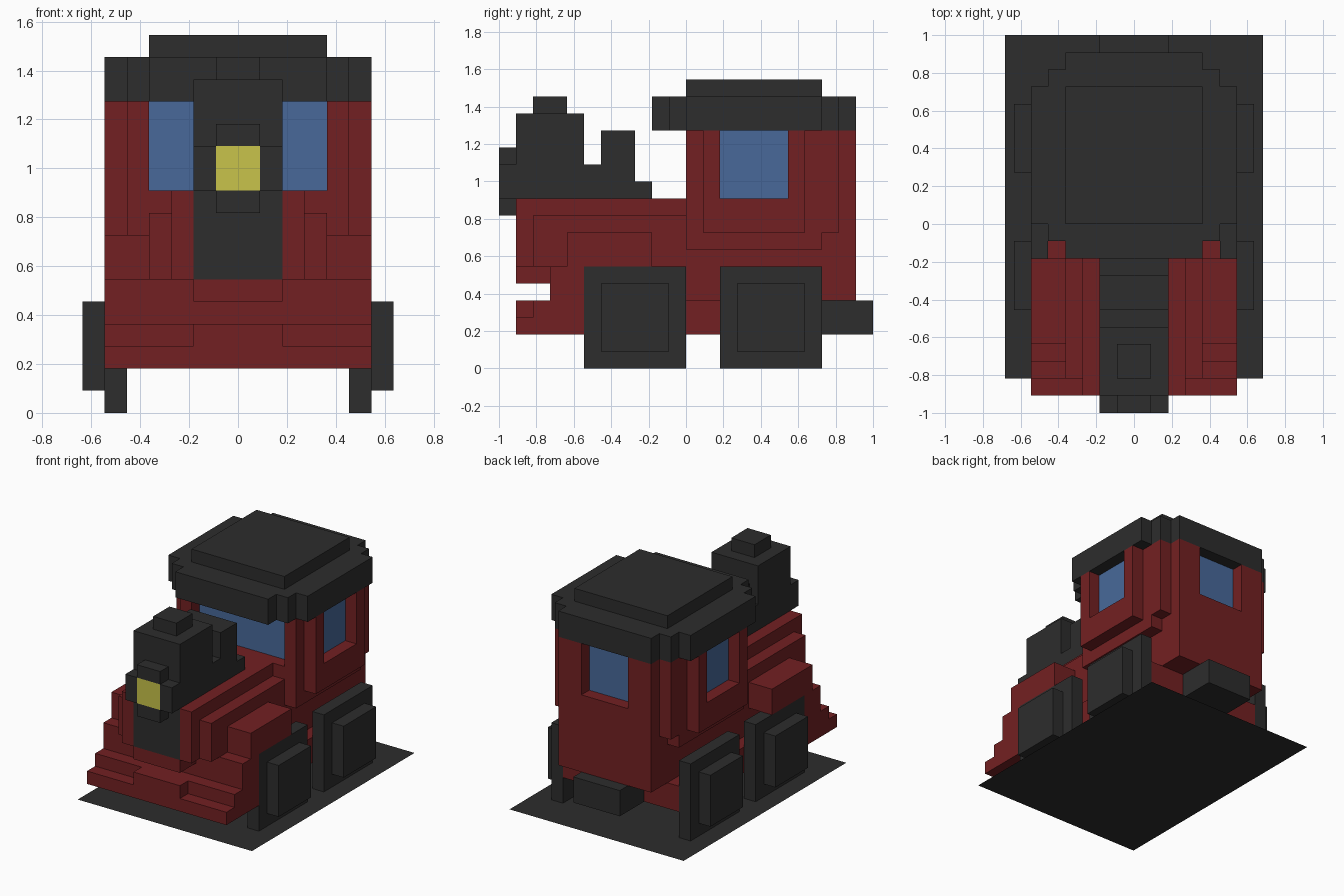
import bpy, bmesh
from mathutils import Vector

if "Cube" in bpy.data.objects:
    bpy.data.objects.remove(bpy.data.objects["Cube"])

U = 1 / 11  # one block of the grid


def material(name, rgb):
    m = bpy.data.materials.new(name)
    m.diffuse_color = (*rgb, 1)
    m.use_nodes = True
    m.node_tree.nodes["Principled BSDF"].inputs["Base Color"].default_value = m.diffuse_color
    return m


RED = material("dark red", (0.171, 0.0144, 0.016))
DARK = material("charcoal", (0.026, 0.026, 0.026))
BLUE = material("window blue", (0.065, 0.141, 0.323))
YELLOW = material("lamp yellow", (0.578, 0.552, 0.069))


def finish(name, bm, *mats):
    bmesh.ops.scale(bm, vec=(U, U, U), verts=bm.verts)
    bmesh.ops.recalc_face_normals(bm, faces=bm.faces)
    me = bpy.data.meshes.new(name)
    bm.to_mesh(me)
    bm.free()
    for m in mats:
        me.materials.append(m)
    ob = bpy.data.objects.new(name, me)
    bpy.context.collection.objects.link(ob)
    return ob


def add_box(bm, x0, x1, y0, y1, z0, z1):
    r = bmesh.ops.create_cube(bm, size=1)
    for v in r["verts"]:
        v.co = Vector((x1 if v.co.x > 0 else x0,
                       y1 if v.co.y > 0 else y0,
                       z1 if v.co.z > 0 else z0))


def boxes(name, mat, items, mirror=False):
    """Boxes in block units; mirror repeats each one at -x."""
    bm = bmesh.new()
    for b in items:
        add_box(bm, *b)
        if mirror:
            add_box(bm, -b[1], -b[0], *b[2:])
    return finish(name, bm, mat)


def prism(name, mat, pts, vec):
    """Extrude a flat outline along vec."""
    bm = bmesh.new()
    f = bm.faces.new([bm.verts.new(p) for p in pts])
    r = bmesh.ops.extrude_face_region(bm, geom=[f])
    vs = [g for g in r["geom"] if isinstance(g, bmesh.types.BMVert)]
    bmesh.ops.translate(bm, vec=vec, verts=vs)
    return finish(name, bm, mat)


# Flat base sheet
bm = bmesh.new()
bm.faces.new([bm.verts.new(p) for p in
              ((-7.5, -9, 0), (7.5, -9, 0), (7.5, 11, 0), (-7.5, 11, 0))])
finish("base_sheet", bm, DARK)

# Wheels with raised hubs
for y, end in ((-6, "front"), (2, "rear")):
    boxes(end + "_wheels", DARK, [(5, 6, y, y + 6, 0, 6)], True)
    boxes(end + "_hubs", DARK, [(6, 7, y + 1, y + 5, 1, 5)], True)

# Chassis, stepped bumper and rear coupling
boxes("chassis", RED, [(-5, 5, -6, 8, 2, 4)])
boxes("bumper", RED, [(-6, 6, -10, -6, 2, 3),
                      (-6, 6, -9, -6, 3, 4),
                      (-2, 2, -10, -9, 3, 4),
                      (-6, 6, -8, -6, 4, 6),
                      (-2, 2, -10, -8, 5, 6)])
boxes("rear_coupling", DARK, [(-2, 2, 8, 11, 2, 4)])

# Boiler casing and side fenders
boxes("boiler_floor", RED, [(-4, 4, -8, 0, 4, 6), (-2, 2, -2, 0, 6, 10)])
boxes("boiler_sides", RED, [(2, 3, -10, 0, 6, 10), (3, 4, -9, 0, 6, 9)], True)
boxes("fenders", RED, [(4, 6, -7, -2, 6, 8)], True)

# Boiler core with chimney and dome, one side profile
profile = [(-10, 6), (-10, 15), (-6, 15), (-6, 12), (-5, 12),
           (-5, 14), (-3, 14), (-3, 11), (-2, 11), (-2, 6)]
prism("boiler_and_chimney", DARK, [(-2, y, z) for y, z in profile], (4, 0, 0))
boxes("chimney_cap", DARK, [(-1, 1, -9, -7, 15, 16)])

# Head lamp: housing, and lens block coloured on its front face
boxes("lamp_sides", DARK, [(1, 2, -11, -10, 10, 12)], True)
boxes("lamp_top_and_bottom", DARK, [(-1, 1, -11, -10, 12, 13), (-1, 1, -11, -10, 9, 10)])
lens = boxes("lamp_lens", DARK, [(-1, 1, -11, -10, 10, 12)])
lens.data.materials.append(YELLOW)
for p in lens.data.polygons:
    p.material_index = 1 if p.normal.y < -0.5 else 0

# Cab: lower body, overhanging waist, window-height walls and posts
boxes("cab_lower", RED, [(-4, 4, 0, 10, 4, 10)])
boxes("cab_waist", RED, [(4, 5, 0, 8, 7, 8), (4, 5, 0, 9, 8, 10),
                         (5, 6, 1, 7, 8, 10)], True)
boxes("cab_core", RED, [(-5, 5, 1, 9, 10, 14)])
boxes("cab_posts", RED, [(4, 5, 0, 1, 10, 14), (2, 4, 9, 10, 10, 14),
                         (5, 6, 1, 2, 10, 14), (5, 6, 6, 7, 10, 14)], True)

# Window panes, thin plates in the recesses
T = 0.04
boxes("front_window", BLUE, [(-4, 4, 1 - T, 1, 10, 14)])
boxes("rear_window", BLUE, [(-2, 2, 9, 9 + T, 10, 14)])
boxes("side_windows", BLUE, [(5, 5 + T, 2, 6, 10, 14)], True)

# Roof with stepped corners and raised top
half = [(4, -2), (4, -1), (5, -1), (5, 0), (6, 0),
        (6, 8), (5, 8), (5, 9), (4, 9), (4, 10)]
outline = half + [(-x, y) for x, y in reversed(half)]
prism("roof", DARK, [(x, y, 14) for x, y in outline], (0, 0, 2))
boxes("roof_top", DARK, [(-4, 4, 0, 8, 16, 17)])
